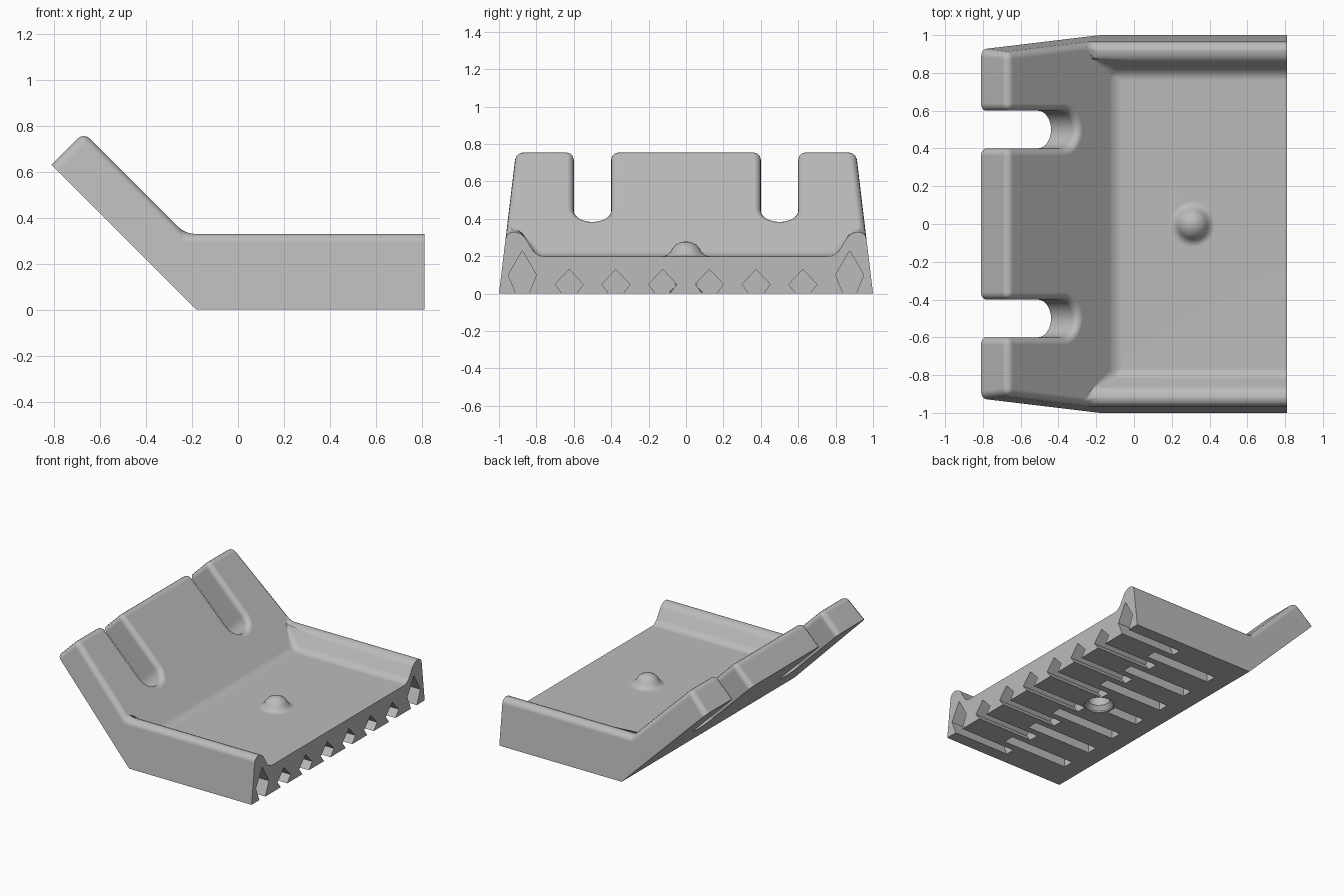
import bpy, bmesh, math
from mathutils import Vector

if "Cube" in bpy.data.objects:
    bpy.data.objects.remove(bpy.data.objects["Cube"], do_unlink=True)

grey = bpy.data.materials.new("plain_grey")
grey.use_nodes = True
colour = (0.5, 0.5, 0.5, 1)
grey.diffuse_color = colour
grey.node_tree.nodes["Principled BSDF"].inputs["Base Color"].default_value = colour


def finish(name, bm):
    bmesh.ops.recalc_face_normals(bm, faces=bm.faces)
    mesh = bpy.data.meshes.new(name)
    bm.to_mesh(mesh)
    bm.free()
    mesh.materials.append(grey)
    ob = bpy.data.objects.new(name, mesh)
    bpy.context.collection.objects.link(ob)
    return ob


def prism(name, outline, place, ends):
    """Closed prism: place(point, end) maps the outline to each end."""
    bm = bmesh.new()
    a, b = [[bm.verts.new(place(p, e)) for p in outline] for e in ends]
    bm.faces.new(a)
    bm.faces.new(b)
    for i in range(len(a)):
        j = (i + 1) % len(a)
        bm.faces.new((a[i], a[j], b[j], b[i]))
    return finish(name, bm)


def lathe(name, profile, centre, steps=32):
    """Solid of revolution; the profile runs between two poles on the axis."""
    bm = bmesh.new()
    rings = []
    for r, z in profile:
        n = 1 if r == 0 else steps
        rings.append([bm.verts.new((centre + r * math.cos(math.tau * k / steps),
                                    r * math.sin(math.tau * k / steps), z)) for k in range(n)])
    for a, b in zip(rings, rings[1:]):
        for k in range(steps):
            m = (k + 1) % steps
            quad = [a[k % len(a)], a[m % len(a)], b[m % len(b)], b[k % len(b)]]
            bm.faces.new(list(dict.fromkeys(quad)))
    return finish(name, bm)


def combine(ob, tool, operation="DIFFERENCE"):
    mod = ob.modifiers.new("combine", "BOOLEAN")
    mod.operation = operation
    mod.solver = "EXACT"
    mod.object = tool
    bpy.context.view_layer.objects.active = ob
    bpy.ops.object.modifier_apply(modifier=mod.name)
    bpy.data.objects.remove(tool, do_unlink=True)


# Solid tray with leaning back plate, sides tapering upwards
side = [(-.18, 0), (.81, 0), (.81, .33), (-.23, .33), (-.67, .77), (-.81, .63)]
tray = prism("slotted_tray", side, lambda p, s: (p[0], s * (1 - .12 * p[1]), p[1]), (-1, 1))

# Trough between the two side walls
trough = [(-.8, .2), (.8, .2), (.886, .34), (-.886, .34)]
combine(tray, prism("trough_cutter", trough,
                    lambda p, e: (1 if e else .1 - p[1], p[0], p[1]), (0, 1)))

# Two round-ended slots, square to the back plate
up, out = Vector((-1, 0, 1)).normalized(), Vector((1, 0, 1)).normalized()
arc = [math.pi * k / 16 for k in range(17)]
slot = [(.1 * math.cos(t), -.1 * math.sin(t)) for t in arc] + [(-.1, .7), (.1, .7)]
for y in (-.5, .5):
    start = Vector((-.51, y, .33))
    combine(tray, prism("slot_cutter", slot,
                        lambda p, e: start + up * p[1] + out * e + Vector((0, p[0], 0)), (-.1, .4)))

# Round every edge except those of the underside and the open end
bm = bmesh.new()
bm.from_mesh(tray.data)
bmesh.ops.remove_doubles(bm, verts=bm.verts, dist=.0005)
bmesh.ops.dissolve_limit(bm, angle_limit=.02, verts=bm.verts, edges=bm.edges)
planes = (lambda c: c.z, lambda c: c.x + c.z + .18, lambda c: c.x - .81)
edges = [e for e in bm.edges if e.is_manifold and e.calc_face_angle() > .3
         and not any(all(abs(f(v.co)) < .002 for v in e.verts) for f in planes)]
bmesh.ops.bevel(bm, geom=edges, offset=.038, offset_type="OFFSET", segments=4,
                profile=.5, affect="EDGES", clamp_overlap=False)
bm.to_mesh(tray.data)
bm.free()

# Small flared dome on the floor with a recess below
dome = [(0, .28), (.03, .275), (.055, .262), (.072, .243), (.084, .222),
        (.1, .207), (.125, .199), (.125, .15), (0, .15)]
combine(tray, lathe("dome", dome, .31), "UNION")
recess = [(0, -.02), (.1, -.02), (.1, .01), (.075, .04), (.075, .17), (.045, .22), (0, .235)]
combine(tray, lathe("recess_cutter", recess, .31))

# Diamond grooves opening at the end, taller under the side walls
for k in range(8):
    y = -.875 + .25 * k
    top, mid = (.23, .1) if k in (0, 7) else (.13, .05)
    diamond = [(-.03, -.01), (.03, -.01), (.075, mid), (0, top), (-.075, mid)]
    combine(tray, prism("groove_cutter", diamond,
                        lambda p, x: (x, y + p[0], p[1]), (.36, .9)))

# Shallow pockets between the grooves
for k in range(7):
    y = -.75 + .25 * k
    box = [(-.04, -.01), (.04, -.01), (.04, .1), (-.04, .1)]
    combine(tray, prism("pocket_cutter", box,
                        lambda p, x: (x, y + p[0], p[1]), (-.05, .2 if k == 3 else .48)))

# Smooth fillets beside flat faces
bpy.ops.object.select_all(action="DESELECT")
tray.select_set(True)
bpy.context.view_layer.objects.active = tray
bpy.ops.object.shade_smooth_by_angle(angle=math.radians(32))
weighted = tray.modifiers.new("even_shading", "WEIGHTED_NORMAL")
weighted.keep_sharp = True
